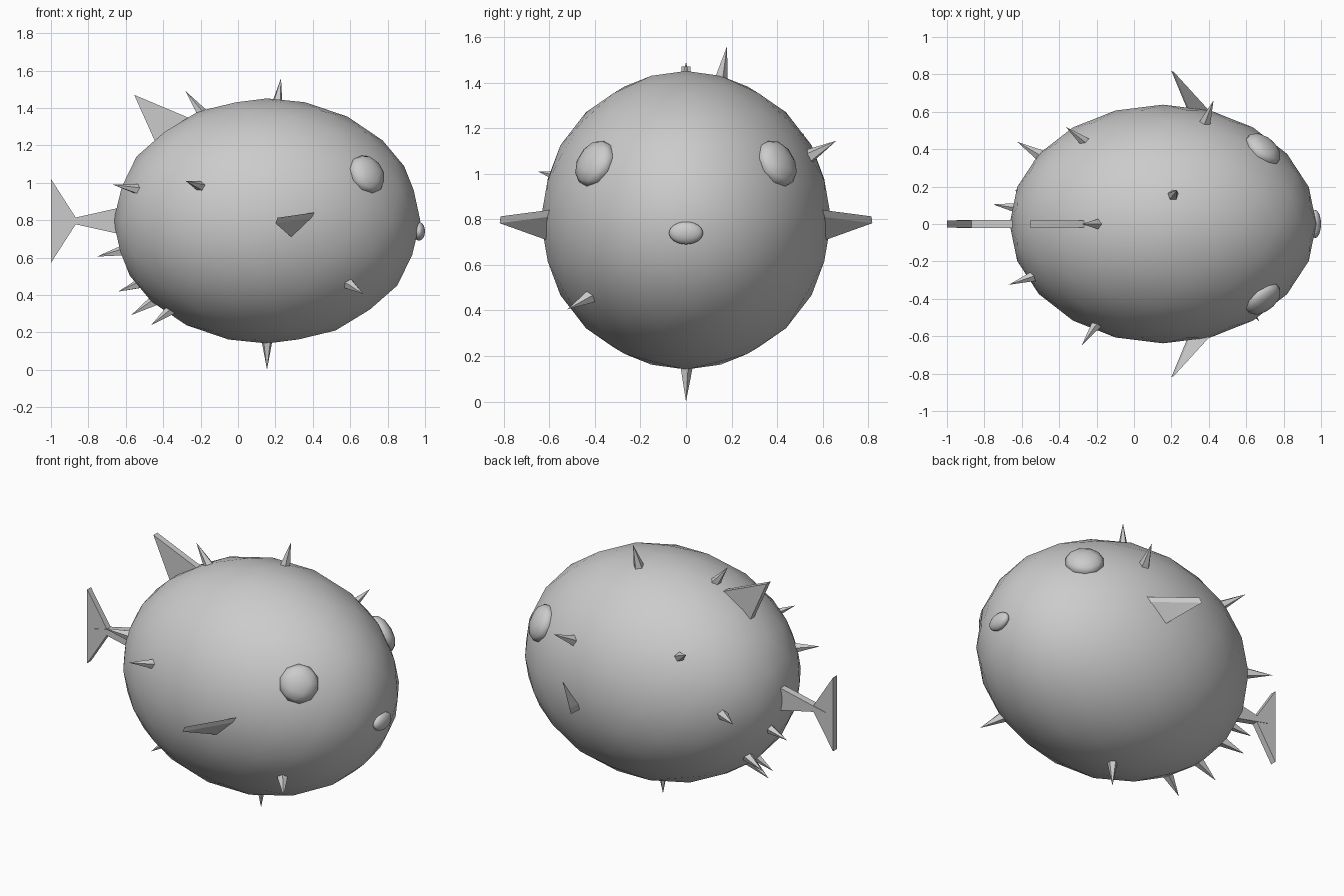
import bpy
import bmesh
from mathutils import Vector, Matrix

if "Cube" in bpy.data.objects:
    bpy.data.objects.remove(bpy.data.objects["Cube"])

grey = bpy.data.materials.new("plain_grey")
grey.diffuse_color = (0.6, 0.6, 0.6, 1)
grey.use_nodes = True
grey.node_tree.nodes["Principled BSDF"].inputs["Base Color"].default_value = grey.diffuse_color

CENTRE = Vector((0.155, 0, 0.796))
RADII = Vector((0.82, 0.638, 0.655))


def finish(name, bm, smooth=False):
    bmesh.ops.recalc_face_normals(bm, faces=bm.faces)
    for f in bm.faces:
        f.smooth = smooth
    mesh = bpy.data.meshes.new(name)
    bm.to_mesh(mesh)
    bm.free()
    mesh.materials.append(grey)
    ob = bpy.data.objects.new(name, mesh)
    bpy.context.collection.objects.link(ob)
    return ob


def ball(name, centre, radii, subdivisions, axis=None):
    """Ellipsoid; its local z is turned to the axis if one is given."""
    rot = Matrix()
    if axis:
        rot = axis.to_track_quat('Z', 'Y').to_matrix().to_4x4()
    m = Matrix.Translation(centre) @ rot @ Matrix.Diagonal((*radii, 1))
    bm = bmesh.new()
    bmesh.ops.create_icosphere(bm, subdivisions=subdivisions, radius=1, matrix=m)
    return finish(name, bm, True)


def plate(name, corners, offset):
    """Triangular plate: corners extruded along the offset."""
    bm = bmesh.new()
    off = Vector(offset)
    a = [bm.verts.new(c) for c in corners]
    b = [bm.verts.new(Vector(c) + off) for c in corners]
    bm.faces.new(a)
    bm.faces.new(b[::-1])
    for i in range(3):
        j = (i + 1) % 3
        bm.faces.new((a[i], b[i], b[j], a[j]))
    return finish(name, bm)


def upright(name, points, half):
    """Plate standing in the middle plane, from (x, z) points."""
    return plate(name, [(x, -half, z) for x, z in points], (0, 2 * half, 0))


def spike(name, base, tip):
    """Five-sided cone, sunk a little into the body."""
    base, tip = Vector(base), Vector(tip)
    axis = tip - base
    base = base - axis * 0.2
    length = (tip - base).length
    rot = axis.to_track_quat('Z', 'Y').to_matrix().to_4x4()
    bm = bmesh.new()
    bmesh.ops.create_cone(bm, cap_ends=True, segments=5, radius1=0.034,
                          radius2=0, depth=length,
                          matrix=Matrix.Translation((base + tip) / 2) @ rot)
    return finish(name, bm)


# Body and mouth
ball("body", CENTRE, RADII, 3)
ball("mouth", (0.968, 0, 0.74), (0.032, 0.075, 0.05), 3)

# Eyes and side fins on both sides
for side, label in ((-1, "right"), (1, "left")):
    ball("eye_" + label, Vector((0.69, 0.40 * side, 1.045)),
         (0.11, 0.11, 0.056), 2, Vector((0.57, 0.71 * side, 0.417)))
    tip = Vector((0.2, 0.818 * side, 0.783))
    front = Vector((0.367, 0.635 * side, 0.807))
    rear = Vector((0.28, 0.625 * side, 0.714))
    corners = [tip, tip + (front - tip) * 1.35, tip + (rear - tip) * 1.35]
    plate("side_fin_" + label, corners, (0.012, -0.004 * side, 0.03))

# Tail and back fin
upright("tail_stem", [(-0.95, 0.796), (-0.55, 0.885), (-0.55, 0.707)], 0.021)
upright("tail_fan", [(-0.856, 0.796), (-1.0, 1.02), (-1.0, 0.572)], 0.018)
upright("back_fin", [(-0.555, 1.47), (-0.17, 1.308), (-0.408, 1.141)], 0.019)

# Spikes: base point, tip point
spikes = [
    ((0.21, 0.155, 1.43), (0.23, 0.18, 1.56)),
    ((-0.20, 0, 1.38), (-0.28, 0, 1.49)),
    ((-0.54, -0.28, 0.965), (-0.67, -0.325, 0.99)),
    ((-0.20, -0.535, 0.98), (-0.28, -0.65, 1.01)),
    ((0.60, -0.43, 0.455), (0.67, -0.52, 0.405)),
    ((0.155, 0, 0.145), (0.155, 0, 0.0)),
    ((-0.62, 0.085, 0.635), (-0.755, 0.105, 0.605)),
    ((-0.525, 0.15, 0.46), (-0.64, 0.18, 0.418)),
    ((-0.46, 0.02, 0.36), (-0.57, 0.02, 0.293)),
    ((-0.365, -0.14, 0.315), (-0.465, -0.17, 0.238)),
    ((0.385, 0.555, 1.085), (0.425, 0.66, 1.145)),
    ((-0.265, 0.44, 1.11), (-0.365, 0.52, 1.178)),
    ((-0.515, 0.375, 0.796), (-0.625, 0.44, 0.796)),
]
for i, (base, tip) in enumerate(spikes):
    spike(f"spike_{i + 1}", base, tip)
